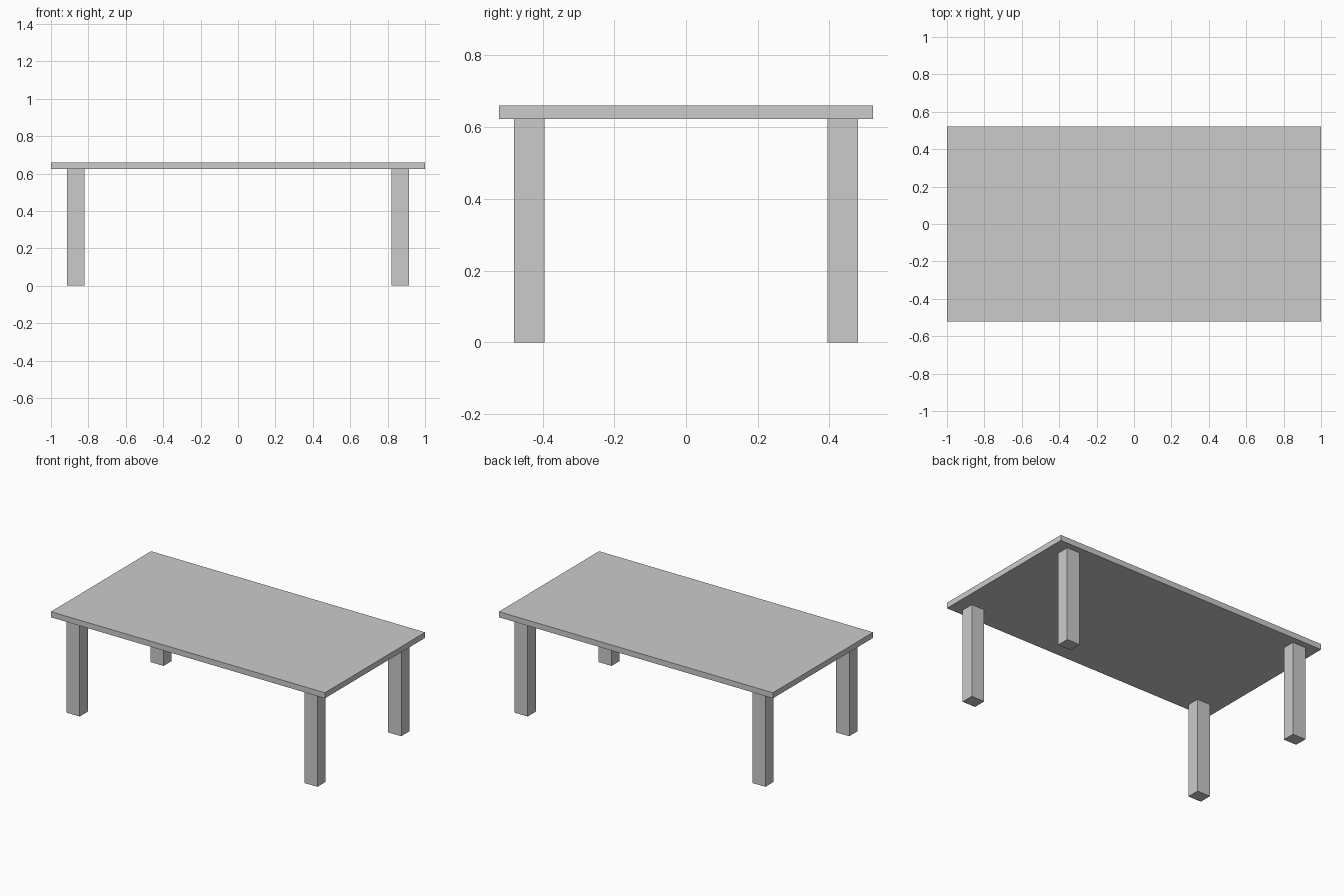
import bpy

if "Cube" in bpy.data.objects:
    bpy.data.objects.remove(bpy.data.objects["Cube"])


def box(name, lo, hi):
    """Box spanning two opposite corners, with its scale applied to the mesh."""
    bpy.ops.mesh.primitive_cube_add(size=1)
    obj = bpy.context.object
    obj.name = name
    for v in obj.data.vertices:
        v.co = [(a + b) / 2 + c * (b - a) for a, b, c in zip(lo, hi, v.co)]
    return obj


HALF_X, HALF_Y = 1.0, 0.522
TOP_Z, UNDER_Z = 0.66, 0.623
LEG_X = (0.82, 0.915)
LEG_Y = (0.395, 0.479)

# Table top
box("table_top", (-HALF_X, -HALF_Y, UNDER_Z), (HALF_X, HALF_Y, TOP_Z))

# Four legs, mirrored to each corner
for sx, side in ((-1, "left"), (1, "right")):
    for sy, end in ((-1, "front"), (1, "back")):
        xs = sorted(sx * x for x in LEG_X)
        ys = sorted(sy * y for y in LEG_Y)
        box(f"{end}_{side}_leg", (xs[0], ys[0], 0), (xs[1], ys[1], UNDER_Z))
